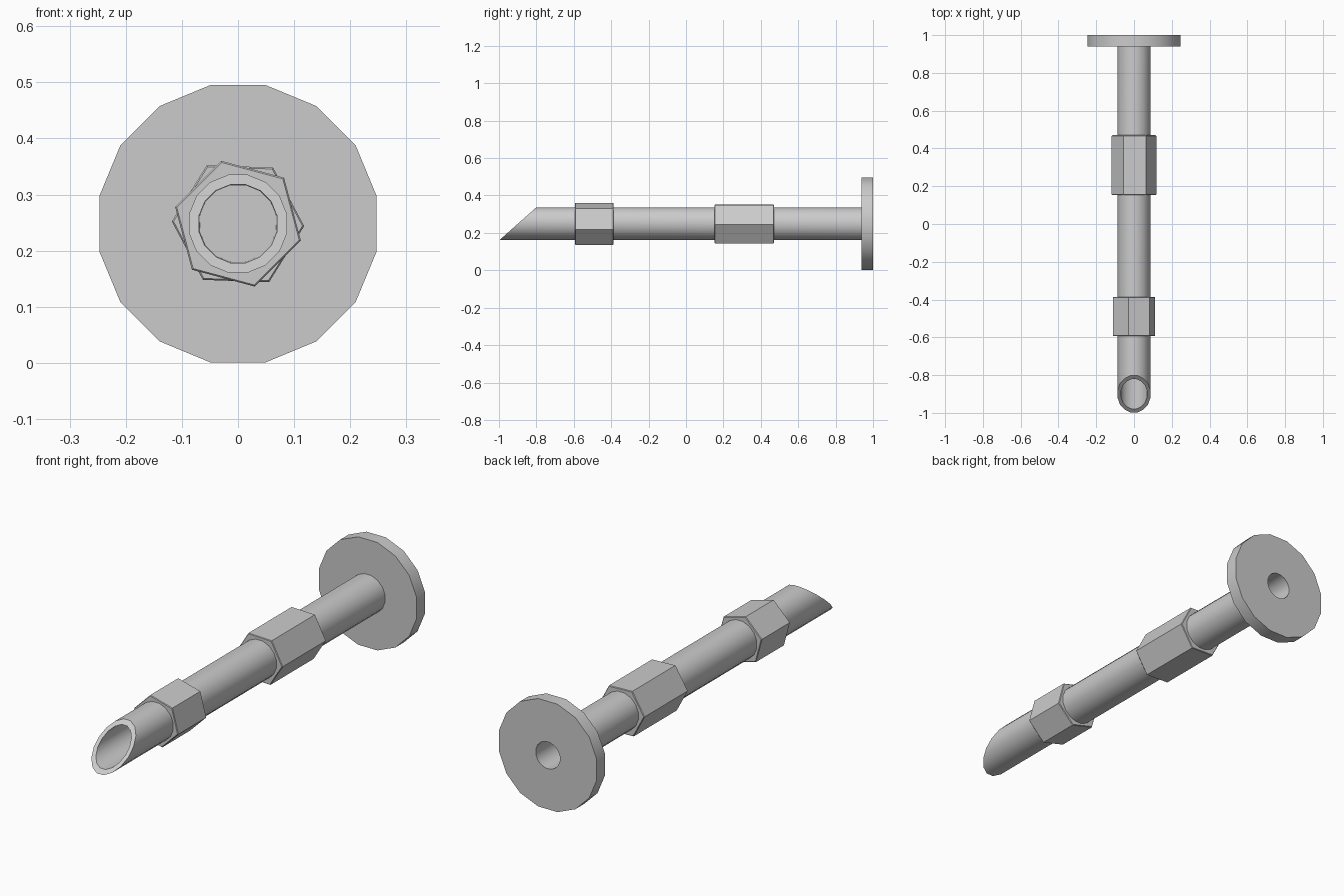
import bpy, bmesh, math

if "Cube" in bpy.data.objects:
    bpy.data.objects.remove(bpy.data.objects["Cube"])

CZ = 0.248          # height of the shared axis
R_TUBE = 0.089


def lathe(name, profile, sides, turn=0.0, closed=False, bevel_tip=False):
    """Spin (y, radius) points about the y axis; open profiles get end caps."""
    bm = bmesh.new()
    rings = []
    for y, r in profile:
        ring = []
        for i in range(sides):
            a = math.radians(turn) + 2 * math.pi * i / sides
            x, z = r * math.cos(a), r * math.sin(a)
            yy = y
            if bevel_tip and y < -0.99:      # slanted cut across the tip
                yy += 0.2 * (z + R_TUBE) / (2 * R_TUBE)
            ring.append(bm.verts.new((x, yy, z + CZ)))
        rings.append(ring)
    pairs = list(zip(rings, rings[1:]))
    if closed:
        pairs.append((rings[-1], rings[0]))
    else:
        bm.faces.new(rings[0])
        bm.faces.new(rings[-1])
    for a, b in pairs:
        for i in range(sides):
            j = (i + 1) % sides
            bm.faces.new((a[i], a[j], b[j], b[i]))
    bmesh.ops.recalc_face_normals(bm, faces=bm.faces)
    mesh = bpy.data.meshes.new(name)
    bm.to_mesh(mesh)
    bm.free()
    ob = bpy.data.objects.new(name, mesh)
    bpy.context.collection.objects.link(ob)
    bpy.ops.object.select_all(action='DESELECT')
    ob.select_set(True)
    bpy.context.view_layer.objects.active = ob
    bpy.ops.object.shade_smooth_by_angle(angle=math.radians(30))
    return ob


def hex_nut(name, y0, y1, r, turn):
    c = 0.003       # tiny chamfer at both ends
    lathe(name, [(y0, r - c), (y0 + c, r), (y1 - c, r), (y1, r - c)], 6, turn)


# Hollow tube with slanted tip and slightly tapered bore
lathe("tube", [(-1, 0.071), (-1, R_TUBE), (0.94, R_TUBE), (0.94, 0.062)],
      16, 11.25, closed=True, bevel_tip=True)

# End flange with centre hole
lathe("flange", [(0.939, 0.062), (0.939, 0.252), (1, 0.252), (1, 0.062)],
      16, 11.25, closed=True)

# Solid hexagonal collars that plug the bore
hex_nut("front_collar", -0.594, -0.387, 0.116, 45)
hex_nut("rear_collar", 0.153, 0.47, 0.118, -2)
